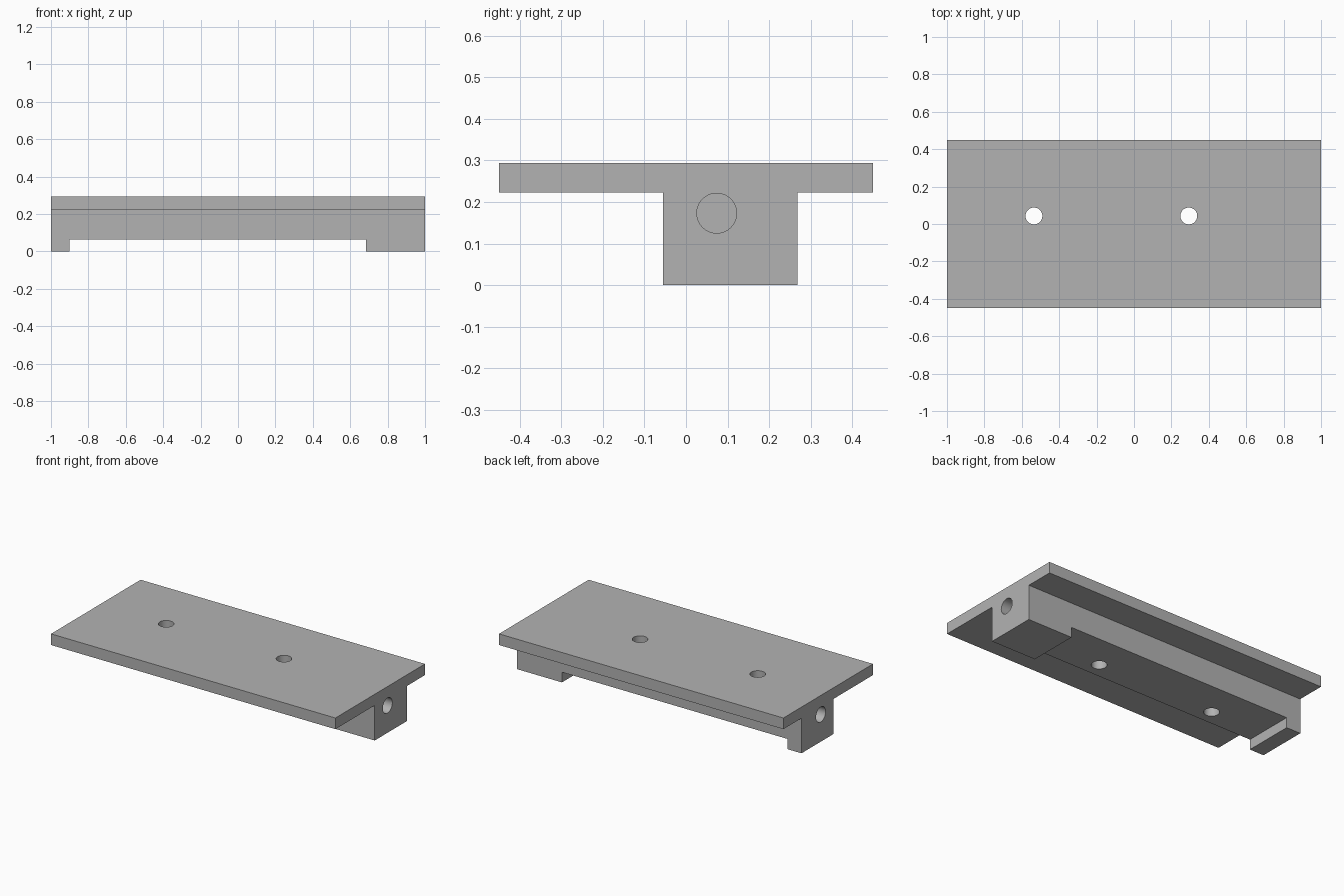
import bpy, math

cube = bpy.data.objects.get("Cube")
if cube:
    bpy.data.objects.remove(cube, do_unlink=True)

grey = bpy.data.materials.new("plain grey")
grey.use_nodes = True
GREY = (0.45, 0.45, 0.45, 1)
grey.diffuse_color = GREY
grey.node_tree.nodes["Principled BSDF"].inputs["Base Color"].default_value = GREY

# Main dimensions
TOP, SHELF, RECESS = 0.294, 0.223, 0.065
RAIL_FRONT, RAIL_BACK = -0.055, 0.268
HALF_LENGTH, HALF_WIDTH = 1.0, 0.45


def box(name, low, high):
    bpy.ops.mesh.primitive_cube_add(size=1, location=[(a + b) / 2 for a, b in zip(low, high)])
    obj = bpy.context.object
    obj.name = name
    obj.scale = [b - a for a, b in zip(low, high)]
    bpy.ops.object.transform_apply(location=False, rotation=False, scale=True)
    return obj


def drill(name, radius, depth, location, rotation=(0, 0, 0)):
    bpy.ops.mesh.primitive_cylinder_add(vertices=48, radius=radius, depth=depth,
                                        location=location, rotation=rotation)
    bpy.context.object.name = name
    return bpy.context.object


def cut(target, cutter):
    mod = target.modifiers.new(cutter.name, 'BOOLEAN')
    mod.operation = 'DIFFERENCE'
    mod.solver = 'EXACT'
    mod.object = cutter
    bpy.context.view_layer.objects.active = target
    bpy.ops.object.modifier_apply(modifier=mod.name)
    bpy.data.objects.remove(cutter, do_unlink=True)


# T-shaped section: wide plate on an off-centre rail, extruded along x
section = [(-HALF_WIDTH, TOP), (-HALF_WIDTH, SHELF), (RAIL_FRONT, SHELF), (RAIL_FRONT, 0),
           (RAIL_BACK, 0), (RAIL_BACK, SHELF), (HALF_WIDTH, SHELF), (HALF_WIDTH, TOP)]
n = len(section)
verts = [(x, y, z) for x in (-HALF_LENGTH, HALF_LENGTH) for y, z in section]
faces = [tuple(reversed(range(n))), tuple(range(n, 2 * n))]
faces += [(i, (i + 1) % n, (i + 1) % n + n, i + n) for i in range(n)]
mesh = bpy.data.meshes.new("plate_with_rail")
mesh.from_pydata(verts, [], faces)
mesh.materials.append(grey)
body = bpy.data.objects.new("plate_with_rail", mesh)
bpy.context.collection.objects.link(body)

# Underside recess, leaving a short foot and a long foot
cut(body, box("recess", (-0.9, RAIL_FRONT - 0.1, -0.1), (0.685, RAIL_BACK + 0.1, RECESS)))

# Vertical through holes
for x in (-0.535, 0.293):
    cut(body, drill("vertical_hole", 0.045, 1, (x, 0.043, 0.2)))

# Blind holes in both rail ends
for side in (-1, 1):
    cut(body, drill("end_hole", 0.048, 0.6, (side * HALF_LENGTH, 0.074, 0.173),
                    (0, math.pi / 2, 0)))

bpy.ops.object.select_all(action='DESELECT')
body.select_set(True)
bpy.context.view_layer.objects.active = body
bpy.ops.object.shade_smooth_by_angle(angle=math.radians(30))
